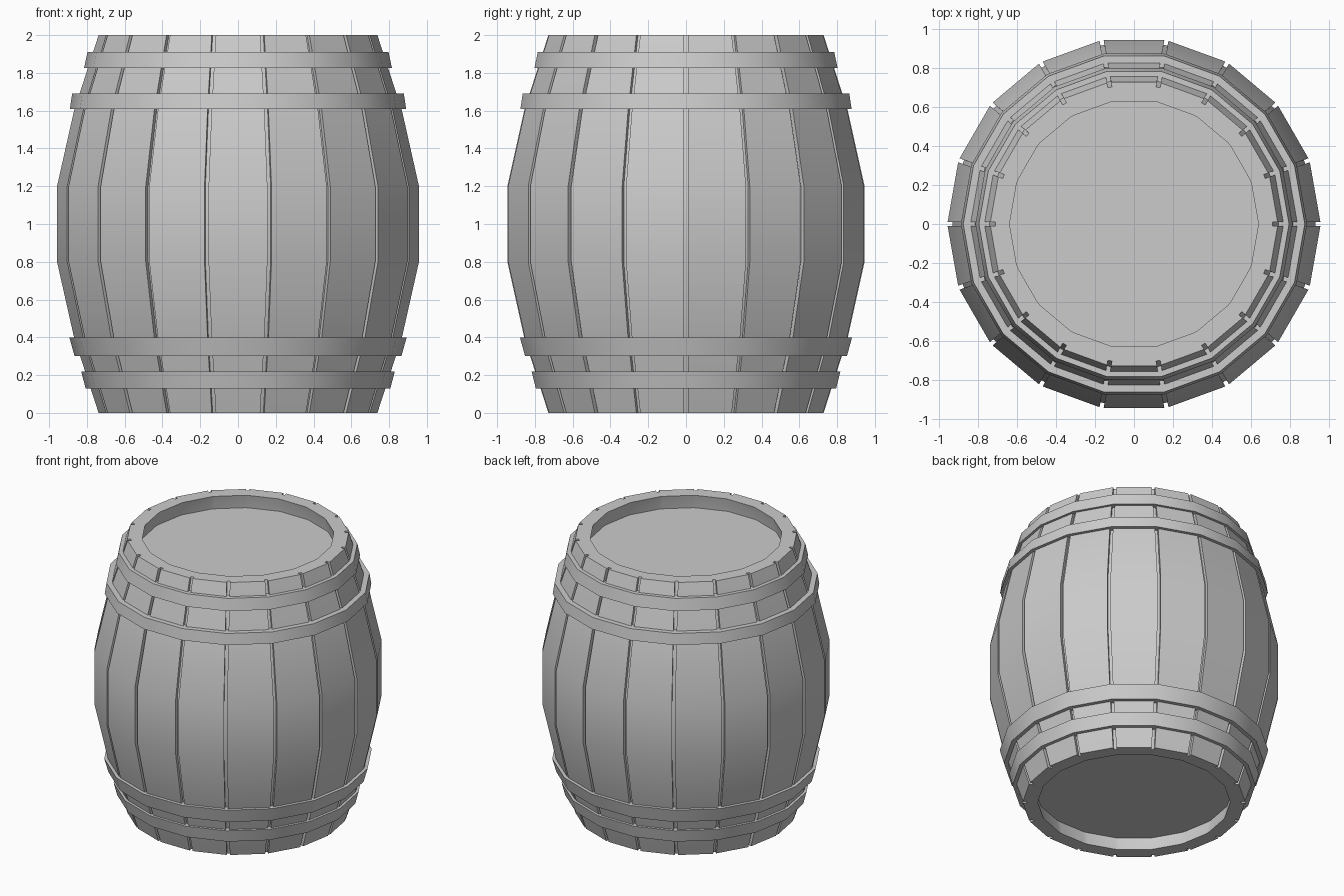
import bpy, bmesh, math
from mathutils import Vector

if "Cube" in bpy.data.objects:
    bpy.data.objects.remove(bpy.data.objects["Cube"])

N = 18        # staves
GAP = 0.011   # half width of the groove between staves
DEPTH = 0.025 # groove depth


def ring(r, z, depth=None):
    """18-gon ring; with a depth, every corner becomes a stave groove."""
    v = [Vector((r * math.cos(math.tau * k / N), r * math.sin(math.tau * k / N), 0)) for k in range(N)]
    pts = []
    for k in range(N):
        if depth is None:
            pts.append(v[k])
            continue
        a = v[k] + (v[k - 1] - v[k]).normalized() * GAP
        b = v[k] + (v[(k + 1) % N] - v[k]).normalized() * GAP
        s = 1 - depth / r
        pts += [a, a * s, b * s, b]
    return [(p.x, p.y, z) for p in pts]


def loft(name, rings, loop=False, cap=False):
    bm = bmesh.new()
    rows = [[bm.verts.new(p) for p in r] for r in rings]
    n = len(rows[0])
    pairs = list(zip(rows, rows[1:])) + ([(rows[-1], rows[0])] if loop else [])
    for lo, hi in pairs:
        for i in range(n):
            j = (i + 1) % n
            bm.faces.new((lo[i], lo[j], hi[j], hi[i]))
    if cap:
        bm.faces.new(rows[0][::-1])
        bm.faces.new(rows[-1])
    bmesh.ops.remove_doubles(bm, verts=bm.verts[:], dist=1e-5)
    bmesh.ops.recalc_face_normals(bm, faces=bm.faces[:])
    me = bpy.data.meshes.new(name)
    bm.to_mesh(me)
    bm.free()
    ob = bpy.data.objects.new(name, me)
    bpy.context.collection.objects.link(ob)
    bpy.ops.object.select_all(action='DESELECT')
    ob.select_set(True)
    bpy.context.view_layer.objects.active = ob
    bpy.ops.object.shade_smooth_by_angle(angle=math.radians(15 if cap else 30))
    return ob


# staves: grooved bulging outside, plain inner wall
outer = [(0.74, 0), (0.87, 0.4), (0.96, 0.8), (0.96, 1.2), (0.87, 1.6), (0.74, 2)]
inner = [(0.64, 2), (0.665, 1.87), (0.665, 0.13), (0.64, 0)]
loft("staves", [ring(r, z, DEPTH) for r, z in outer] + [ring(r, z, 0) for r, z in inner], loop=True)

# recessed heads
for name, z in (("bottom_head", 0.1), ("top_head", 1.86)):
    loft(name, [ring(0.68, z), ring(0.68, z + 0.04)], cap=True)

# hoops: (bottom z, bottom radius, top z, top radius)
hoops = [(0.13, 0.807, 0.22, 0.83), (0.3, 0.865, 0.4, 0.893),
         (1.61, 0.89, 1.69, 0.878), (1.825, 0.815, 1.91, 0.797)]
for i, (z0, r0, z1, r1) in enumerate(hoops):
    loft(f"hoop_{i + 1}", [ring(r0, z0), ring(r1, z1), ring(r1 - 0.06, z1), ring(r0 - 0.06, z0)], loop=True)
